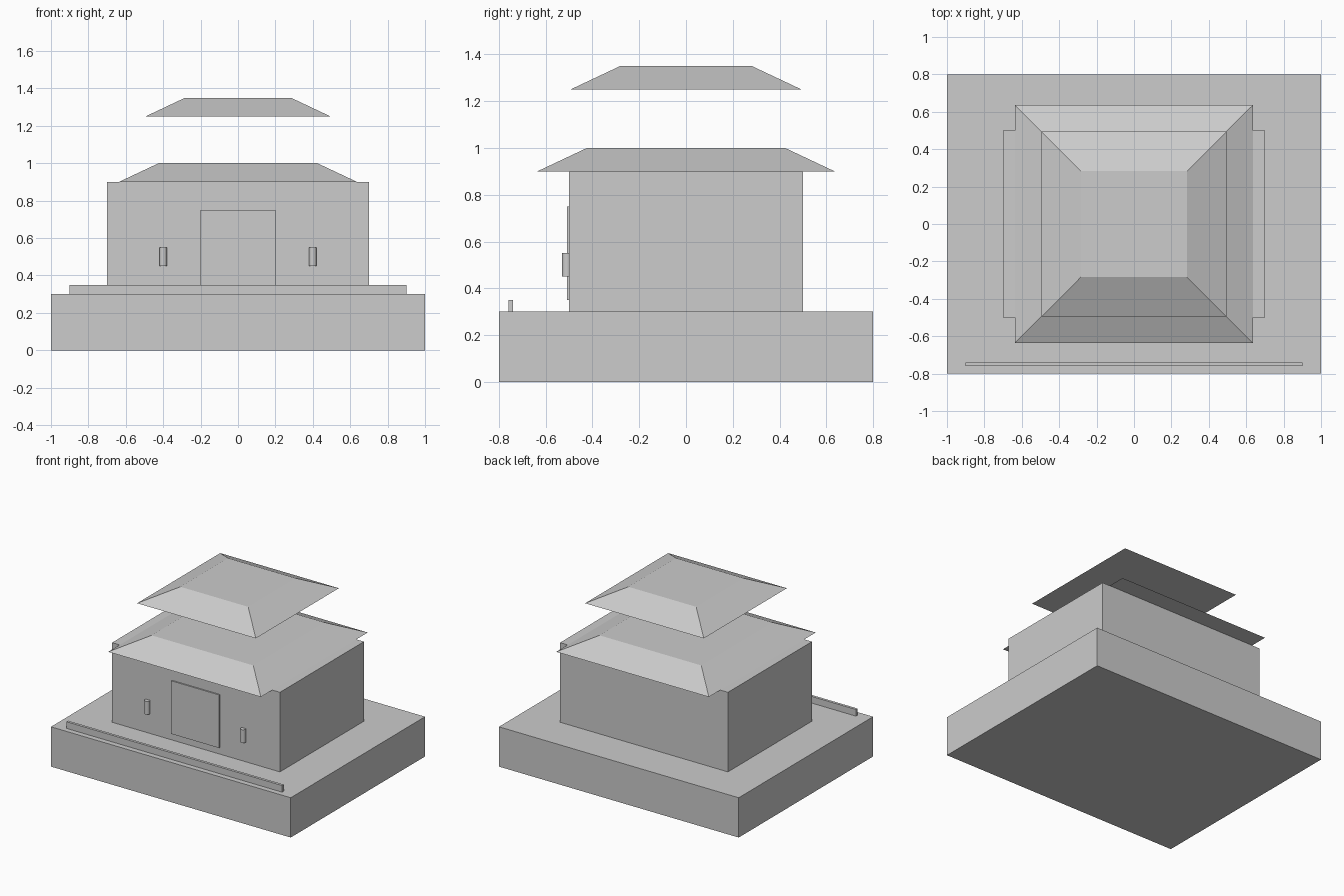
import bpy
import math

cube = bpy.data.objects.get("Cube")
if cube:
    bpy.data.objects.remove(cube, do_unlink=True)

# One plain grey for everything
GREY = (0.604, 0.604, 0.604, 1.0)
grey = bpy.data.materials.new("light_grey")
grey.use_nodes = True
grey.diffuse_color = GREY
grey.node_tree.nodes["Principled BSDF"].inputs["Base Color"].default_value = GREY


def finish(name):
    obj = bpy.context.object
    obj.name = name
    bpy.ops.object.transform_apply(location=False, rotation=True, scale=True)
    obj.data.materials.append(grey)
    return obj


def box(name, size, centre):
    bpy.ops.mesh.primitive_cube_add(size=1, location=centre)
    bpy.context.object.scale = size
    return finish(name)


def hipped_roof(name, bottom_radius, top_radius, z, height):
    bpy.ops.mesh.primitive_cone_add(
        vertices=4, radius1=bottom_radius, radius2=top_radius, depth=height,
        location=(0, 0, z + height / 2), rotation=(0, 0, math.pi / 4))
    return finish(name)


# Plinth, walls, door and the low rail along the front
box("plinth", (2, 1.6, 0.3), (0, 0, 0.15))
box("walls", (1.4, 1, 0.6), (0, 0, 0.6))
box("door", (0.4, 0.02, 0.4), (0, -0.5, 0.55))
box("front_rail", (1.8, 0.02, 0.05), (0, -0.75, 0.325))

# Main roof and the separate upper roof above it
hipped_roof("main_roof", 0.9, 0.6, 0.9, 0.1)
hipped_roof("upper_roof", 0.7, 0.4, 1.25, 0.1)

# Small round lamps on both sides of the door
for side, x in (("left", 0.4), ("right", -0.4)):
    bpy.ops.mesh.primitive_cylinder_add(
        vertices=16, radius=0.02, depth=0.1, location=(x, -0.51, 0.5))
    finish(side + "_lamp")
    bpy.ops.object.shade_smooth_by_angle()
